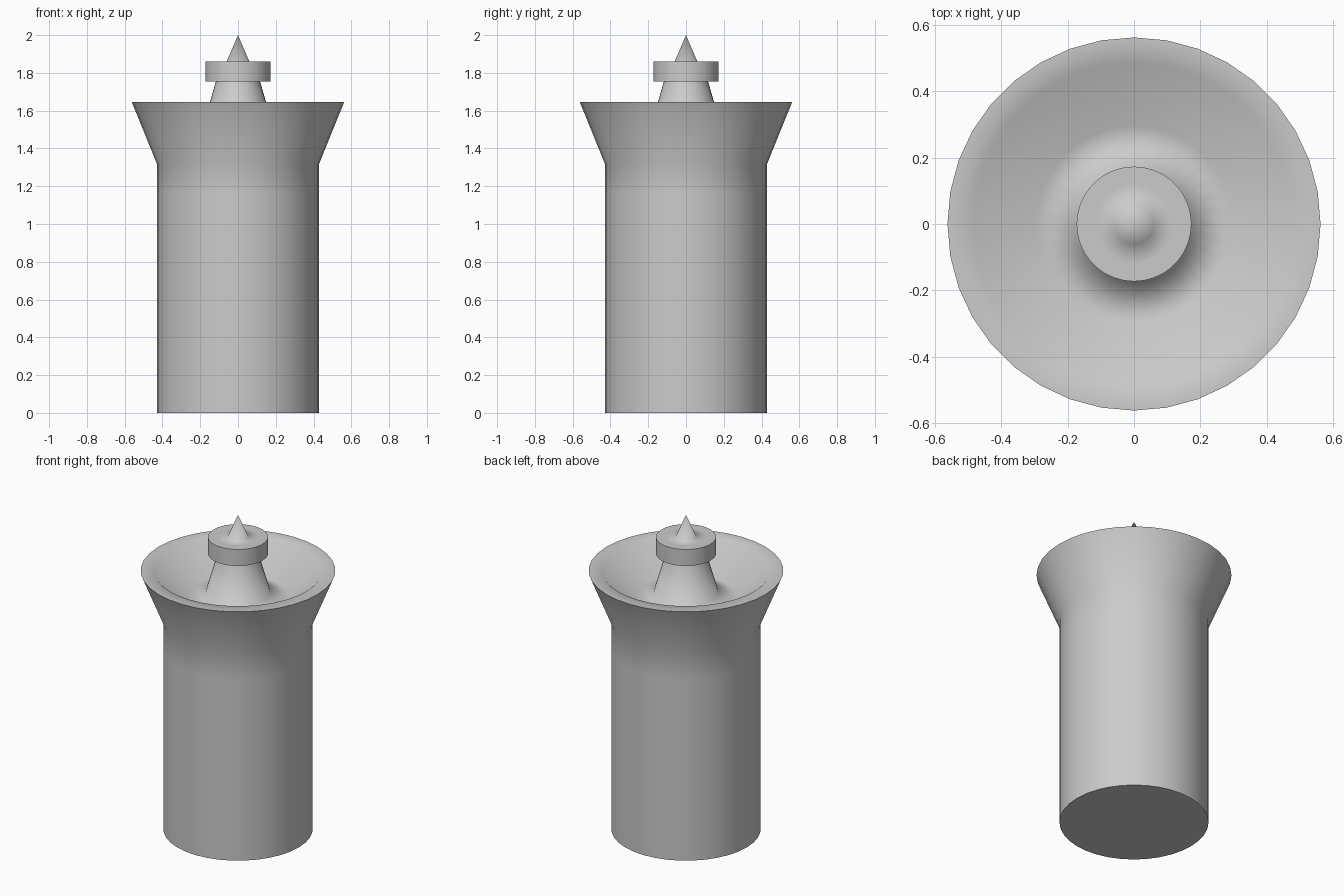
import bpy, bmesh, math

if "Cube" in bpy.data.objects:
    bpy.data.objects.remove(bpy.data.objects["Cube"])

SIDES = 36


def lathe(name, profile, angle):
    """Revolve (radius, z) points around z; radius 0 makes a pole."""
    bm = bmesh.new()
    rings = []
    for r, z in profile:
        if r == 0:
            rings.append([bm.verts.new((0, 0, z))] * SIDES)
        else:
            rings.append([bm.verts.new((r * math.cos(2 * math.pi * i / SIDES),
                                        r * math.sin(2 * math.pi * i / SIDES), z))
                          for i in range(SIDES)])
    for low, high in zip(rings, rings[1:]):
        for i in range(SIDES):
            j = (i + 1) % SIDES
            corners = dict.fromkeys((low[i], low[j], high[j], high[i]))
            bm.faces.new(list(corners))
    bmesh.ops.recalc_face_normals(bm, faces=bm.faces[:])
    mesh = bpy.data.meshes.new(name)
    bm.to_mesh(mesh)
    bm.free()
    obj = bpy.data.objects.new(name, mesh)
    bpy.context.collection.objects.link(obj)
    bpy.ops.object.select_all(action='DESELECT')
    obj.select_set(True)
    bpy.context.view_layer.objects.active = obj
    bpy.ops.object.shade_smooth_by_angle(angle=math.radians(angle))
    return obj


# Column with flared head
column = [(0, 0), (0.43, 0), (0.43, 1.15), (0.43, 1.32), (0.562, 1.645)]
# Flat lip and sunken bowl
bowl = [(0.485, 1.645), (0.295, 1.48)]
# Tapered stem rising from the bowl
stem = [(0.187, 1.51), (0.117, 1.755)]
# Round collar
collar = [(0.173, 1.755), (0.173, 1.86), (0.12, 1.86)]
# Pointed tip
tip = [(0.06, 1.86), (0, 2.0)]

lathe("flared_column_with_spike", column + bowl + stem + collar + tip, 70)
